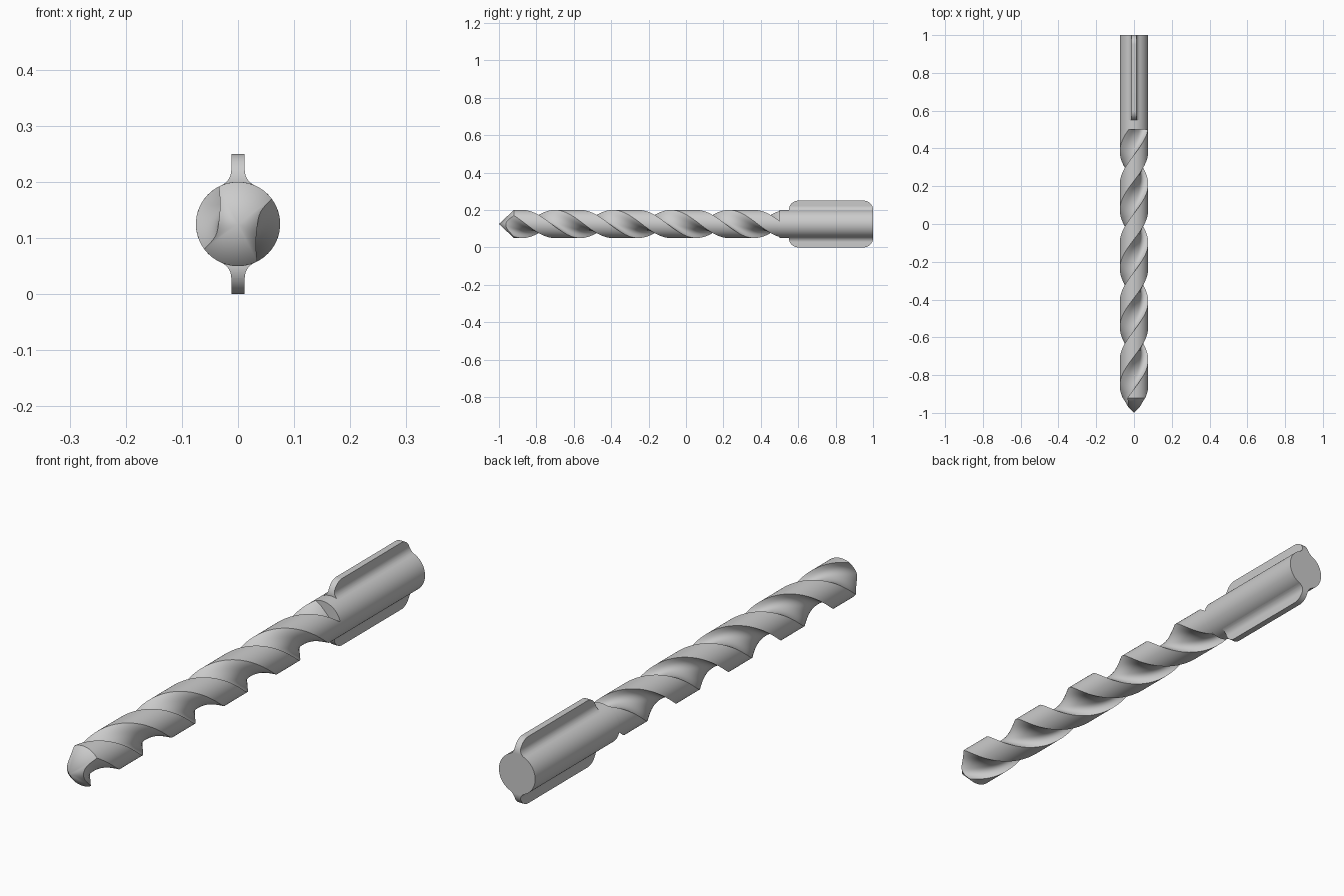
import bpy, bmesh
from math import pi, sin, cos, atan2, hypot, sqrt, radians
from mathutils import Vector

if "Cube" in bpy.data.objects:
    bpy.data.objects.remove(bpy.data.objects["Cube"])

R, ZC = 0.075, 0.125          # bit radius, axis height
LEAD, CONE = 0.62, 0.08       # helix lead, length of the conical point
SHANK_Y = 0.5


def make_object(name, bm):
    bmesh.ops.recalc_face_normals(bm, faces=bm.faces)
    me = bpy.data.meshes.new(name)
    bm.to_mesh(me)
    bm.free()
    ob = bpy.data.objects.new(name, me)
    bpy.context.collection.objects.link(ob)
    bpy.ops.object.select_all(action='DESELECT')
    bpy.context.view_layer.objects.active = ob
    ob.select_set(True)
    bpy.ops.object.shade_smooth_by_angle(angle=radians(30))
    return ob


def bridge(bm, a, b):
    n = len(a)
    for i in range(n):
        j = (i + 1) % n
        bm.faces.new((a[i], a[j], b[j], b[i]))


def catmull(pts, steps):
    p = [Vector(q) for q in pts]
    p = [2 * p[0] - p[1]] + p + [2 * p[-1] - p[-2]]
    out = []
    for i in range(1, len(p) - 2):
        for s in range(steps):
            t = s / steps
            out.append(0.5 * (2 * p[i] + (p[i + 1] - p[i - 1]) * t
                       + (2 * p[i - 1] - 5 * p[i] + 4 * p[i + 1] - p[i + 2]) * t * t
                       + (3 * p[i] - p[i - 1] - 3 * p[i + 1] + p[i + 2]) * t ** 3))
    return out + [p[-2]]


# Fluted body: edge of one flute as seen on the point, then the land, repeated twice
flute = catmull([(0.034, -0.0669), (0.032, -0.0375), (0.034, -0.007),
                 (0.040, 0.021), (0.060, 0.045)], 7)
half = [(min(hypot(p.x, p.y), R), atan2(p.y, p.x)) for p in flute]
a0, a1 = half[-1][1], half[0][1] + pi
half[0], half[-1] = (R, half[0][1]), (R, a0)
half += [(R, a0 + (a1 - a0) * i / 16) for i in range(1, 16)]
half.append((R, a1))
half.pop()                                      # the next half starts there
ring = half + [(r, a + pi) for r, a in half]

bm = bmesh.new()
STEPS = 170
rows = []
for k in range(STEPS + 1):
    row = []
    for r, a in ring:
        y0 = -1 + CONE * r / R                  # each strand starts on the cone
        y = y0 + (SHANK_Y - y0) * k / STEPS
        t = a - 2 * pi * (y - y0) / LEAD
        row.append(bm.verts.new((r * cos(t), y, ZC + r * sin(t))))
    rows.append(row)
for a, b in zip(rows, rows[1:]):
    bridge(bm, a, b)
tip = bm.verts.new((0, -1, ZC))
for i in range(len(ring)):
    bm.faces.new((tip, rows[0][i], rows[0][(i + 1) % len(ring)]))
make_object("fluted_body", bm)

# Shank cylinder
bm = bmesh.new()
ends = [[bm.verts.new((R * cos(2 * pi * i / 96), y, ZC + R * sin(2 * pi * i / 96)))
         for i in range(96)] for y in (SHANK_Y, 1.0)]
bridge(bm, *ends)
for e in ends:
    bm.faces.new(e)
make_object("shank", bm)


# Shank fins: filleted root, rounded corners in side view
def make_fin(name, sign):
    w, f, rc, top = 0.012, 0.03, 0.05, 0.125
    c = sqrt((R + f) ** 2 - (w + f) ** 2)       # height of the fillet centre
    low = c * R / (R + f)                       # where the fillet meets the shank
    levels = [low + (c - low) * i / 10 for i in range(11)]
    levels += [top - rc + rc * sin(pi / 2 * i / 14) for i in range(15)]
    bm = bmesh.new()
    rows = []
    for h in sorted(levels):
        hw = w + (f - sqrt(max(0, f * f - (c - h) ** 2)) if h < c else 0)
        d = max(0, h - (top - rc))
        inset = rc - sqrt(max(0, rc * rc - d * d))
        ya, yb = 0.55 + inset, 1.0 - inset
        rows.append([bm.verts.new((x, y, ZC + sign * h)) for x, y in
                     ((-hw, ya), (hw, ya), (hw, yb), (-hw, yb))])
    for a, b in zip(rows, rows[1:]):
        bridge(bm, a, b)
    bm.faces.new(rows[0])
    bm.faces.new(rows[-1])
    make_object(name, bm)


make_fin("upper_fin", 1)
make_fin("lower_fin", -1)
